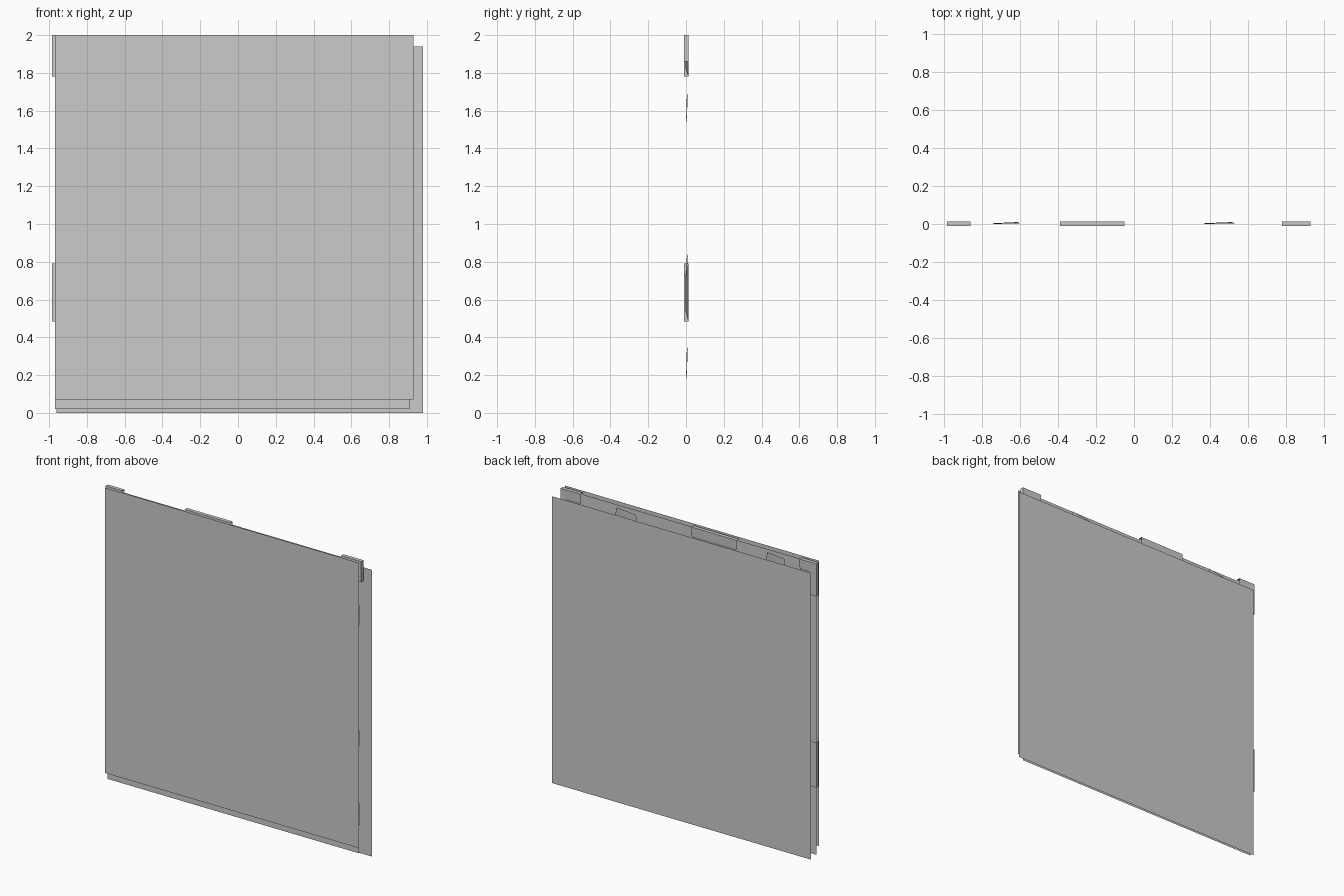
import bpy

if "Cube" in bpy.data.objects:
    bpy.data.objects.remove(bpy.data.objects["Cube"])

FRONT_Y, MID_Y, BACK_Y, LAP_Y = -0.034, -0.008, 0.034, 0.014


def mesh_object(name, verts, faces):
    mesh = bpy.data.meshes.new(name)
    mesh.from_pydata(verts, [], faces)
    mesh.update()
    obj = bpy.data.objects.new(name, mesh)
    bpy.context.collection.objects.link(obj)
    return obj


def sheet(name, x0, x1, z0, z1, y):
    """Paper-thin rectangular panel."""
    return mesh_object(name, [(x0, y, z0), (x1, y, z0), (x1, y, z1), (x0, y, z1)], [(0, 1, 2, 3)])


def folded_flap(name, a, b, edge, inward, depth, vertical=False):
    """Flap running from a to b, folded over an edge of the middle sheet, with a tapered end."""
    taper = (b - a) * 0.18
    rows = [  # start, end, distance inward from the fold, y
        (a, b, 0.02, MID_Y - 0.003),
        (a, b, 0.0, MID_Y - 0.003),
        (a, b, 0.0, LAP_Y),
        (a, b, depth * 0.5, LAP_Y - 0.002),
        (a + taper, b - taper, depth, MID_Y + 0.006),
    ]
    verts = []
    for s, e, d, y in rows:
        pos = edge + inward * d
        for t in (s, e):
            verts.append((pos, y, t) if vertical else (t, y, pos))
    faces = [(2 * i, 2 * i + 1, 2 * i + 3, 2 * i + 2) for i in range(len(rows) - 1)]
    return mesh_object(name, verts, faces)


# Three large, slightly offset layers
sheet("front_sheet", -0.97, 0.93, 0.07, 2.0, FRONT_Y)
sheet("middle_sheet", -0.97, 0.91, 0.02, 1.99, MID_Y)
sheet("back_sheet", -0.96, 0.98, 0.0, 1.94, BACK_Y)

# Flaps folded over the top edge
for i, (a, b) in enumerate([(-0.985, -0.86), (-0.39, -0.05), (0.78, 0.93)]):
    folded_flap(f"top_flap_{i + 1}", a, b, 2.0, -1, 0.12)

# Flaps folded over the left edge
for i, (a, b) in enumerate([(1.78, 2.0), (0.485, 0.79)]):
    folded_flap(f"left_flap_{i + 1}", a, b, -0.985, 1, 0.1, vertical=True)

# Short return at the upper right corner
folded_flap("right_corner_flap", 1.86, 2.0, 0.93, -1, 0.06, vertical=True)

# Small lifted scraps stuck behind the middle sheet
for i, (x, z, w, h) in enumerate([(-0.67, 1.93, 0.07, 0.05), (0.45, 1.93, 0.08, 0.05),
                                  (0.87, 1.61, 0.04, 0.08), (0.87, 0.78, 0.04, 0.06),
                                  (0.87, 0.26, 0.04, 0.09)]):
    mesh_object(f"scrap_{i + 1}",
                [(x - w, MID_Y + 0.008, z - h), (x + w, MID_Y + 0.012, z - h * 0.6),
                 (x + w * 0.8, MID_Y + 0.018, z + h), (x - w, MID_Y + 0.012, z + h * 0.7)],
                [(0, 1, 2), (0, 2, 3)])
